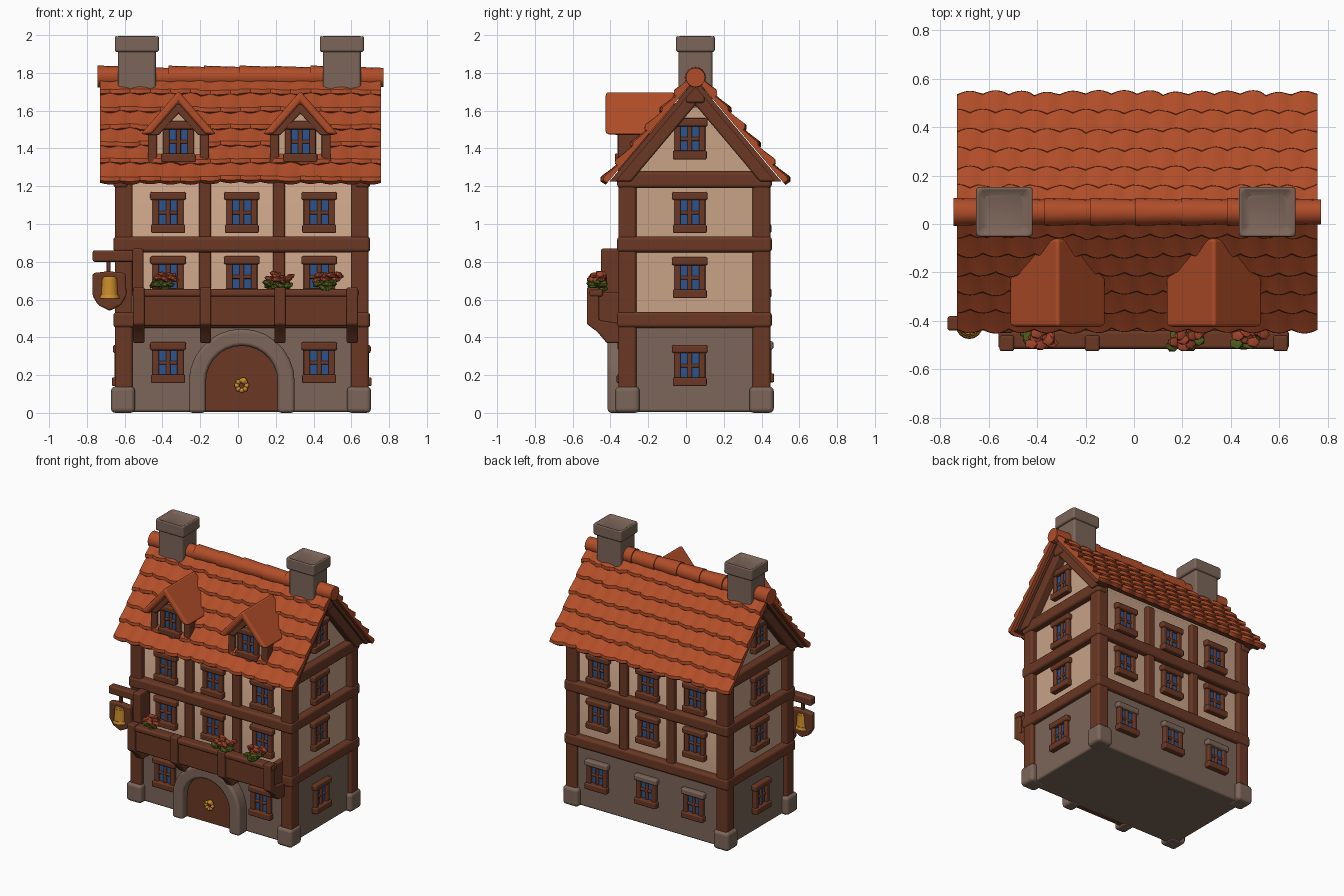
import bpy, bmesh, math, random
from mathutils import Matrix, Vector

random.seed(4)
if "Cube" in bpy.data.objects:
    bpy.data.objects.remove(bpy.data.objects["Cube"])


def material(name, r, g, b):
    m = bpy.data.materials.new(name)
    m.use_nodes = True
    m.diffuse_color = (r, g, b, 1)
    bsdf = m.node_tree.nodes["Principled BSDF"]
    bsdf.inputs["Base Color"].default_value = (r, g, b, 1)
    bsdf.inputs["Roughness"].default_value = 0.8
    return m


TILE = material("clay tile", 0.44, 0.075, 0.022)
WOOD = material("dark wood", 0.145, 0.04, 0.018)
STONE = material("stone", 0.2, 0.13, 0.1)
PLASTER = material("plaster", 0.58, 0.36, 0.24)
GLASS = material("blue glass", 0.025, 0.09, 0.27)
GOLD = material("gold", 0.6, 0.27, 0.025)
PETAL = material("red petals", 0.36, 0.06, 0.025)
LEAF = material("green leaves", 0.08, 0.12, 0.012)

CX, CY = 0.02, 0.05          # centre of the house
EAVE, RISE, SPAN = 1.22, 0.55, 0.465
SLOPE = RISE / SPAN


def make(name, bm, mat, bevel=0.0):
    bmesh.ops.recalc_face_normals(bm, faces=bm.faces)
    me = bpy.data.meshes.new(name)
    bm.to_mesh(me)
    bm.free()
    ob = bpy.data.objects.new(name, me)
    bpy.context.collection.objects.link(ob)
    me.materials.append(mat)
    if bevel:
        me.shade_smooth()
        mod = ob.modifiers.new("soft edges", 'BEVEL')
        mod.width, mod.segments, mod.harden_normals = bevel, 3, True
    else:
        bpy.ops.object.select_all(action='DESELECT')
        ob.select_set(True)
        bpy.context.view_layer.objects.active = ob
        bpy.ops.object.shade_smooth_by_angle(angle=math.radians(40))
    return ob


def add_box(bm, x0, x1, y0, y1, z0, z1, frame=Matrix()):
    mid = Matrix.Translation(((x0 + x1) / 2, (y0 + y1) / 2, (z0 + z1) / 2))
    size = Matrix.Diagonal((x1 - x0, y1 - y0, z1 - z0, 1))
    bmesh.ops.create_cube(bm, size=1, matrix=frame @ mid @ size)


def boxes(name, mat, bevel, *dims):
    bm = bmesh.new()
    for d in dims:
        add_box(bm, *d)
    return make(name, bm, mat, bevel)


def prism(name, pts, axis, a, b, mat, bevel=0.0):
    """Extrude an outline: axis 'x' takes (y, z) points, axis 'y' takes (x, z)."""
    bm = bmesh.new()
    place = (lambda p: (a, p[0], p[1])) if axis == 'x' else (lambda p: (p[0], a, p[1]))
    face = bm.faces.new([bm.verts.new(place(p)) for p in pts])
    out = bmesh.ops.extrude_face_region(bm, geom=[face])
    verts = [v for v in out['geom'] if isinstance(v, bmesh.types.BMVert)]
    bmesh.ops.translate(bm, verts=verts, vec=(b - a, 0, 0) if axis == 'x' else (0, b - a, 0))
    return make(name, bm, mat, bevel)


def arc(cx, cz, r, foot, n=14):
    mid = [(cx + r * math.cos(math.pi * i / n), cz + r * math.sin(math.pi * i / n)) for i in range(n + 1)]
    return [(cx + r, foot)] + mid + [(cx - r, foot)]


def chevron(c, half, low, high, thick):
    k = (high - low) / half
    w = half - thick / k
    return [(c - half, low), (c, high), (c + half, low), (c + w, low), (c, high - thick), (c - w, low)]


# Walls
boxes("ground_floor", STONE, 0.015, (-0.625, 0.665, -0.325, 0.425, 0.005, 0.47))
prism("upper_walls", [(-0.31, 0.45), (0.41, 0.45), (0.41, 1.25), (CY, 1.7), (-0.31, 1.25)],
      'x', -0.61, 0.65, PLASTER)

# Timber frame
for nm, z in (("lower_belt", 0.45), ("upper_belt", 0.85)):
    boxes(nm, WOOD, 0.02, (-0.66, 0.7, -0.365, 0.455, z, z + 0.085))
corners = [(x, y) for x in (-0.605, 0.645) for y in (-0.31, 0.4)]
boxes("corner_posts", WOOD, 0.015,
      *[(x - 0.047, x + 0.047, y - 0.047, y + 0.047, 0.08, 1.26) for x, y in corners])
boxes("corner_stones", STONE, 0.025,
      *[(x - 0.068, x + 0.06, y - 0.065, y + 0.065, 0, 0.14) for x, y in corners])
boxes("wall_studs", WOOD, 0.012, *[(x - 0.032, x + 0.032, y - 0.03, y + 0.03, 0.5, 1.24)
                                   for x in (-0.175, 0.217) for y in (-0.315, 0.415)])
boxes("gable_beams", WOOD, 0.02, *[(x - 0.04, x + 0.04, -0.365, 0.455, 1.19, 1.28) for x in (-0.62, 0.66)])
for nm, a, b in (("left", 0.64, 0.715), ("right", -0.675, -0.6)):
    prism(nm + "_barge_board", chevron(CY, 0.455, 1.225, 1.765, 0.135), 'x', a, b, WOOD, 0.012)
    boxes(nm + "_peak_block", WOOD, 0.015, (a - 0.01, b + 0.01, CY - 0.05, CY + 0.05, 1.64, 1.76))
prism("roof_bed", chevron(CY, 0.455, 1.225, 1.765, 0.04), 'x', -0.705, 0.735, WOOD)


# Tiled roof: overlapping scalloped courses on each slope
def tile_courses(name, side, rows=6, cols=14, sub=6):
    bm = bmesh.new()
    along = Vector((0, -side * SPAN, RISE))
    length = along.length
    along.normalize()
    normal = Vector((0, side * RISE, SPAN)).normalized()
    step = length / rows
    for r in range(rows):
        rings = []
        lift = [random.uniform(-0.005, 0.007) for _ in range(cols + 1)]
        for j in range(cols * sub + 1):
            f = j / (cols * sub)
            bulge = abs(math.sin(math.pi * (f * cols + 0.5 * (r % 2))))
            x = -0.73 + 1.487 * f
            t, h = r * step - 0.012 * bulge + lift[j // sub], 0.034 + 0.012 * bulge
            profile = [(t, 0), (t - 0.004, h * 0.7), (t + 0.014, h),
                       (t + step * 0.6, h * 0.7), ((r + 1) * step + 0.02, 0.012 + 0.008 * bulge),
                       ((r + 1) * step + 0.02, 0)]
            base = Vector((x, CY + side * SPAN, EAVE))
            rings.append([bm.verts.new(base + along * p + normal * q) for p, q in profile])
        n = len(rings[0])
        for a, b in zip(rings, rings[1:]):
            for k in range(n):
                bm.faces.new((a[k], a[(k + 1) % n], b[(k + 1) % n], b[k]))
        bm.faces.new(rings[0])
        bm.faces.new(rings[-1])
    make(name, bm, TILE)


tile_courses("front_roof_tiles", -1)
tile_courses("back_roof_tiles", 1)

# Ridge caps
bm = bmesh.new()
for i in range(8):
    place = Matrix.Translation((-0.645 + i * 0.188, CY, 1.778 + random.uniform(-0.004, 0.004)))
    bmesh.ops.create_cone(bm, cap_ends=True, segments=16, radius1=0.058, radius2=0.051, depth=0.2,
                          matrix=place @ Matrix.Rotation(math.pi / 2, 4, 'Y'))
make("ridge_caps", bm, TILE)

# Chimneys with a sunken top
for nm, x in (("right", -0.535), ("left", 0.55)):
    boxes(nm + "_chimney", STONE, 0.015, (x - 0.1, x + 0.1, -0.04, 0.14, 1.6, 1.93))
    bm = bmesh.new()
    add_box(bm, x - 0.117, x + 0.117, -0.053, 0.153, 1.91, 2.0)
    bm.faces.ensure_lookup_table()
    top = max(bm.faces, key=lambda f: f.calc_center_median().z)
    bmesh.ops.inset_region(bm, faces=[top], thickness=0.05)
    bmesh.ops.translate(bm, verts=top.verts, vec=(0, 0, -0.02))
    make(nm + "_chimney_cap", bm, STONE, 0.014)

# Dormers
for nm, x in (("right", -0.315), ("left", 0.33)):
    prism(nm + "_dormer_wall", [(x - 0.14, 1.26), (x + 0.14, 1.26), (x + 0.14, 1.5), (x, 1.64), (x - 0.14, 1.5)],
          'y', -0.335, -0.05, PLASTER)
    boxes(nm + "_dormer_posts", WOOD, 0.01,
          *[(x + s * 0.137 - 0.024, x + s * 0.137 + 0.024, -0.36, -0.2, 1.27, 1.5) for s in (-1, 1)])
    prism(nm + "_dormer_rafters", chevron(x, 0.175, 1.47, 1.66, 0.075), 'y', -0.375, -0.1, WOOD, 0.008)
    prism(nm + "_dormer_roof", chevron(x, 0.2, 1.475, 1.705, 0.065), 'y', -0.425, -0.06, TILE, 0.016)


# Windows: x, y on the wall, middle height, turn of the wall
def window(name, x, y, z, turn, lintel=WOOD):
    frame = Matrix.Translation((x, y, z)) @ Matrix.Rotation(math.radians(turn), 4, 'Z')
    bm = bmesh.new()
    add_box(bm, -0.07, 0.07, -0.008, 0.01, -0.08, 0.08, frame)
    make(name + "_glass", bm, GLASS)
    bm = bmesh.new()
    for s in (-1, 1):
        add_box(bm, s * 0.065 - 0.017, s * 0.065 + 0.017, -0.028, 0.01, -0.09, 0.09, frame)
    add_box(bm, -0.012, 0.012, -0.02, 0.01, -0.08, 0.08, frame)
    add_box(bm, -0.06, 0.06, -0.018, 0.01, -0.01, 0.01, frame)
    add_box(bm, -0.09, 0.09, -0.042, 0.01, -0.108, -0.062, frame)
    make(name + "_frame", bm, WOOD, 0.008)
    bm = bmesh.new()
    add_box(bm, -0.095, 0.095, -0.038, 0.01, 0.066, 0.11, frame)
    make(name + "_lintel", bm, lintel, 0.012)


columns = (-0.37, 0.02, 0.43)
for i, x in enumerate(columns):
    for level, z in (("middle", 0.72), ("top", 1.06)):
        window(f"front_{level}_window_{i}", x, -0.31, z, 0)
        window(f"back_{level}_window_{i}", x, 0.41, z, 180)
    window(f"back_ground_window_{i}", x, 0.425, 0.27, 180, STONE)
    if i != 1:
        window(f"front_ground_window_{i}", x, -0.325, 0.265, 0)
for level, z in (("ground", 0.25), ("middle", 0.715), ("top", 1.06), ("gable", 1.45)):
    grow = 0.015 if level == "ground" else 0
    window(f"left_{level}_window", 0.65 + grow, 0.02, z, 90)
    window(f"right_{level}_window", -0.61 - grow, 0.02, z, -90)
window("right_dormer_window", -0.315, -0.335, 1.435, 0)
window("left_dormer_window", 0.33, -0.335, 1.435, 0)

# Doorway
prism("door_arch", arc(CX, 0.165, 0.28, 0) + arc(CX, 0.165, 0.19, 0)[::-1], 'y', -0.415, -0.3, STONE, 0.02)
prism("door", arc(CX, 0.165, 0.2, 0.01), 'y', -0.36, -0.3, WOOD)
bm = bmesh.new()
for i in range(8):
    a = i * math.pi / 4
    bmesh.ops.create_icosphere(bm, subdivisions=2, radius=0.014, matrix=Matrix.Translation(
        (CX + 0.026 * math.cos(a), -0.37, 0.145 + 0.026 * math.sin(a))))
bmesh.ops.create_icosphere(bm, subdivisions=2, radius=0.018, matrix=Matrix.Translation((CX + 0.01, -0.372, 0.17)))
make("door_knocker", bm, GOLD)

# Balcony
boxes("balcony_panels", WOOD, 0.012, (-0.54, 0.62, -0.5, -0.45, 0.46, 0.64),
      (-0.54, -0.5, -0.49, -0.33, 0.46, 0.64), (0.58, 0.62, -0.49, -0.33, 0.46, 0.64),
      (-0.54, 0.62, -0.49, -0.33, 0.46, 0.5))
boxes("balcony_rail", WOOD, 0.014, (-0.56, 0.64, -0.515, -0.44, 0.615, 0.655))
for i, x in enumerate((-0.525, -0.172, 0.222, 0.605)):
    prism(f"balcony_bracket_{i}", [(-0.525, 0.665), (-0.525, 0.47), (-0.47, 0.43), (-0.42, 0.37), (-0.33, 0.37),
          (-0.33, 0.47), (-0.46, 0.49), (-0.46, 0.665)], 'x', x - 0.03, x + 0.03, WOOD, 0.01)

# Flower boxes: leaves low, blossoms on top
for i, x in enumerate((-0.385, 0.215, 0.475)):
    for part, mat, count, z, r in (("leaves", LEAF, 9, 0.67, 0.026), ("blossoms", PETAL, 11, 0.715, 0.024)):
        bm = bmesh.new()
        for _ in range(count):
            spot = Vector((x + random.uniform(-0.06, 0.06), -0.47 + random.uniform(-0.035, 0.035),
                           z + random.uniform(-0.015, 0.018)))
            tilt = Matrix.Rotation(random.uniform(-0.7, 0.7), 4, 'Y')
            bmesh.ops.create_icosphere(bm, subdivisions=1, radius=r, matrix=Matrix.Translation(spot)
                                       @ tilt @ Matrix.Diagonal((1.3, 1, 0.7, 1)))
        make(f"flower_{part}_{i}", bm, mat)

# Hanging sign with a gold tankard
boxes("sign_arm", WOOD, 0.012, (-0.77, -0.5, -0.44, -0.38, 0.8, 0.86))
boxes("sign_post", WOOD, 0.012, (-0.56, -0.5, -0.45, -0.32, 0.62, 0.87))
boxes("sign_hook", WOOD, 0.004, (-0.695, -0.675, -0.42, -0.4, 0.73, 0.81))
prism("sign_board", [(-0.77, 0.74), (-0.685, 0.75), (-0.595, 0.74), (-0.59, 0.62), (-0.62, 0.57), (-0.68, 0.54),
                     (-0.74, 0.57), (-0.77, 0.62)], 'y', -0.435, -0.39, WOOD, 0.012)
bm = bmesh.new()
for z, r, d in ((0.66, 0.047, 0.1), (0.615, 0.055, 0.02), (0.712, 0.04, 0.02)):
    bmesh.ops.create_cone(bm, cap_ends=True, segments=16, radius1=r, radius2=r * 0.9, depth=d,
                          matrix=Matrix.Translation((-0.68, -0.42, z)))
make("sign_tankard", bm, GOLD)
